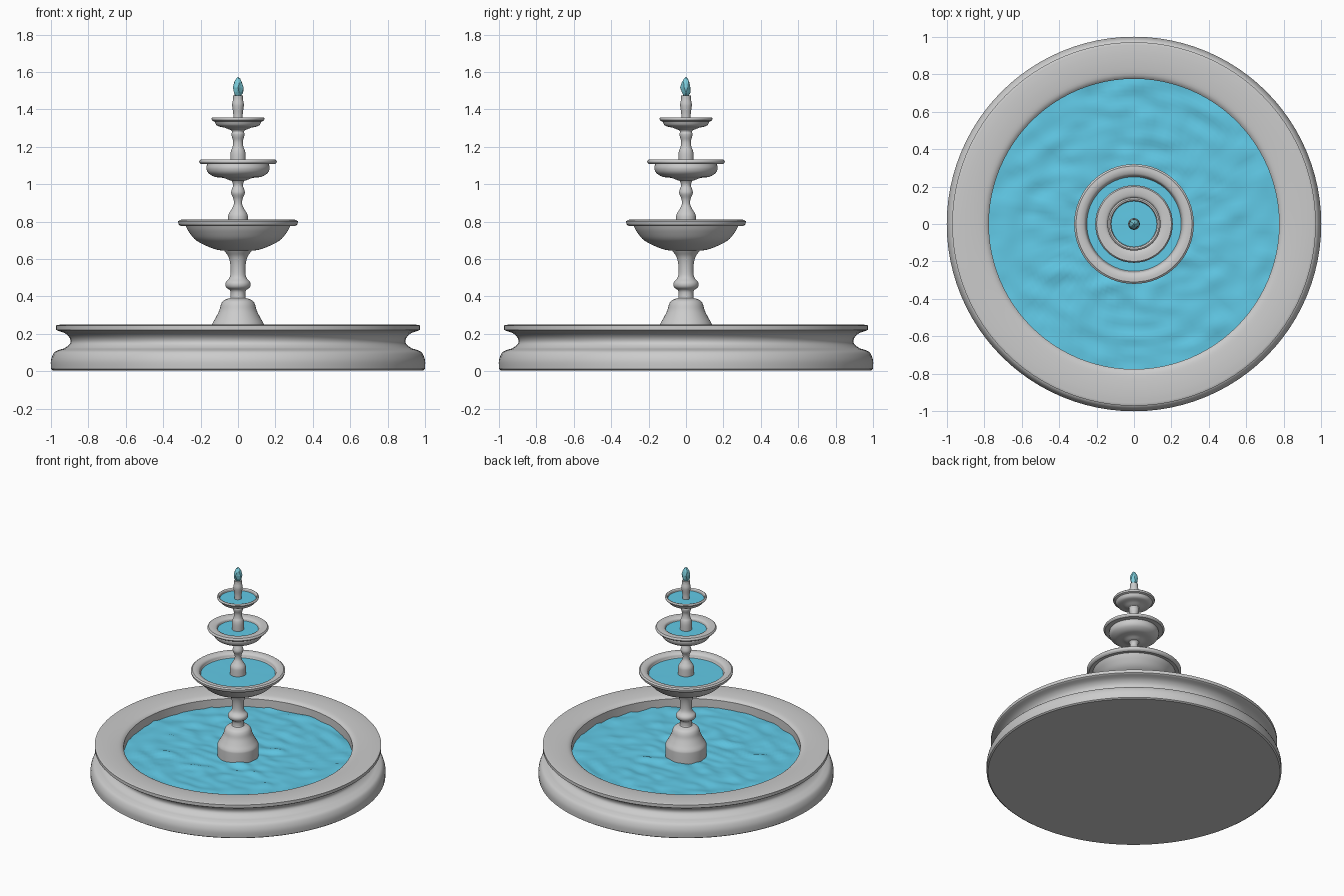
import bpy, bmesh, math, random
from mathutils import Vector, noise

if "Cube" in bpy.data.objects:
    bpy.data.objects.remove(bpy.data.objects["Cube"])

random.seed(4)


def material(name, color):
    m = bpy.data.materials.new(name)
    m.diffuse_color = color
    m.use_nodes = True
    m.node_tree.nodes["Principled BSDF"].inputs["Base Color"].default_value = m.diffuse_color
    return m


water_mat = material("water_blue", (0.12, 0.59, 0.8, 1))
spout_mat = material("spout_teal", (0.2, 0.6, 0.7, 1))


def smooth_path(pts, steps=4):
    # Catmull-Rom curve through the profile points
    if len(pts) < 3:
        return list(pts)
    p = [Vector(q) for q in [pts[0], *pts, pts[-1]]]
    out = []
    for i in range(1, len(p) - 2):
        a, b, c, d = p[i - 1:i + 3]
        for k in range(steps):
            t = k / steps
            q = 0.5 * (2 * b + (c - a) * t + (2 * a - 5 * b + 4 * c - d) * t * t
                       + (3 * b - a - 3 * c + d) * t ** 3)
            out.append((max(q.x, 0), q.y))
    return out + [tuple(pts[-1])]


def finish(name, bm, mat=None, angle=35):
    bmesh.ops.remove_doubles(bm, verts=bm.verts, dist=1e-5)
    bmesh.ops.recalc_face_normals(bm, faces=bm.faces)
    me = bpy.data.meshes.new(name)
    bm.to_mesh(me)
    bm.free()
    ob = bpy.data.objects.new(name, me)
    bpy.context.collection.objects.link(ob)
    if mat:
        me.materials.append(mat)
    if angle:
        bpy.ops.object.select_all(action='DESELECT')
        ob.select_set(True)
        bpy.context.view_layer.objects.active = ob
        bpy.ops.object.shade_smooth_by_angle(angle=math.radians(angle))
    return ob


def lathe(name, sections, sides=64):
    # each section is a smooth (radius, z) curve; sections meet at hard corners
    path = []
    for s in sections:
        path += smooth_path(s)
    bm = bmesh.new()
    vs = [bm.verts.new((r, 0, z)) for r, z in path]
    es = [bm.edges.new(e) for e in zip(vs, vs[1:])]
    bmesh.ops.spin(bm, geom=vs + es, cent=(0, 0, 0), axis=(0, 0, 1),
                   angle=2 * math.pi, steps=sides, use_merge=True)
    return finish(name, bm)


def water(name, radius, z, rings, sides, amp):
    bm = bmesh.new()
    rows = [[bm.verts.new((0, 0, z))] * sides]
    for i in range(1, rings + 1):
        r = radius * i / rings
        row = []
        for k in range(sides):
            a = 2 * math.pi * k / sides
            x, y = r * math.cos(a), r * math.sin(a)
            row.append(bm.verts.new((x, y, z + amp * noise.noise((x * 8, y * 14, 3)))))
        rows.append(row)
    for a, b in zip(rows, rows[1:]):
        for k in range(sides):
            j = (k + 1) % sides
            bm.faces.new([a[k], b[k], b[j]] if a[k] == a[j] else [a[k], b[k], b[j], a[j]])
    ob = finish(name, bm, water_mat, 60)
    if ob.data.polygons[0].normal.z < 0:
        ob.data.flip_normals()


# Large ground basin with plinth, cove and broad, slightly crowned rim
lathe("basin", [
    [(0, 0.005), (0.99, 0.005)],
    [(1.0, 0.012), (1.0, 0.06), (0.983, 0.1), (0.955, 0.115), (0.925, 0.125),
     (0.897, 0.15), (0.9, 0.178), (0.925, 0.203), (0.967, 0.218)],
    [(0.972, 0.222), (0.972, 0.245)],
    [(0.965, 0.248), (0.92, 0.251), (0.86, 0.25), (0.8, 0.243), (0.776, 0.228)],
    [(0.776, 0.13), (0, 0.13)]], 96)

# Pedestal: bell foot, knob and stem
lathe("pedestal", [
    [(0.14, 0.13), (0.14, 0.23), (0.137, 0.255), (0.12, 0.285), (0.1, 0.325),
     (0.09, 0.36), (0.075, 0.38), (0.042, 0.392)],
    [(0.04, 0.395), (0.041, 0.43), (0.064, 0.45), (0.066, 0.475), (0.043, 0.505),
     (0.04, 0.56), (0.05, 0.61), (0.07, 0.64), (0.09, 0.67)]])

# Three bowls, shrinking upward
lathe("lower_bowl", [
    [(0, 0.645), (0.07, 0.645), (0.13, 0.655), (0.22, 0.697), (0.262, 0.745), (0.28, 0.778)],
    [(0.305, 0.776), (0.317, 0.786), (0.32, 0.802)],
    [(0.31, 0.81), (0.285, 0.81), (0.262, 0.799), (0.25, 0.772), (0.2, 0.72), (0, 0.7)]])
lathe("middle_bowl", [
    [(0, 1.015), (0.04, 1.02), (0.075, 1.033), (0.125, 1.04), (0.158, 1.06), (0.169, 1.085), (0.165, 1.107)],
    [(0.198, 1.108), (0.207, 1.118), (0.206, 1.126)],
    [(0.2, 1.132), (0.17, 1.132), (0.145, 1.125), (0.136, 1.105), (0.11, 1.08), (0, 1.07)]])
lathe("upper_bowl", [
    [(0, 1.28), (0.04, 1.29), (0.07, 1.302), (0.11, 1.312), (0.125, 1.335)],
    [(0.138, 1.34), (0.142, 1.35), (0.14, 1.355)],
    [(0.134, 1.358), (0.125, 1.354), (0.121, 1.335), (0.1, 1.32), (0, 1.315)]])

# Baluster columns between the bowls and the top nozzle
lathe("lower_column", [
    [(0.054, 0.71), (0.054, 0.81), (0.05, 0.84), (0.035, 0.865), (0.023, 0.89), (0.024, 0.92),
     (0.036, 0.95), (0.034, 0.97), (0.026, 0.995), (0.036, 1.02), (0.06, 1.04)]], 32)
lathe("middle_column", [
    [(0.04, 1.08), (0.041, 1.15), (0.037, 1.18), (0.029, 1.2), (0.026, 1.23),
     (0.033, 1.255), (0.035, 1.27), (0.033, 1.285), (0.06, 1.31)]], 32)
lathe("nozzle", [
    [(0.026, 1.32), (0.025, 1.37), (0.03, 1.41), (0.031, 1.43), (0.026, 1.455)],
    [(0.026, 1.475), (0, 1.475)]], 32)

# Water in each level
water("basin_water", 0.777, 0.168, 36, 96, 0.016)
water("lower_bowl_water", 0.254, 0.776, 4, 48, 0.001)
water("middle_bowl_water", 0.138, 1.11, 4, 48, 0.001)
water("upper_bowl_water", 0.122, 1.34, 4, 48, 0.001)

# Small faceted water spout at the top
bm = bmesh.new()
bmesh.ops.create_icosphere(bm, subdivisions=2, radius=1)
for v in bm.verts:
    k = random.uniform(0.75, 1.1) * (1 - 0.35 * max(v.co.z, 0))
    v.co = (v.co.x * 0.03 * k, v.co.y * 0.03 * k, 1.518 + v.co.z * 0.056)
finish("water_spout", bm, spout_mat, 0)
